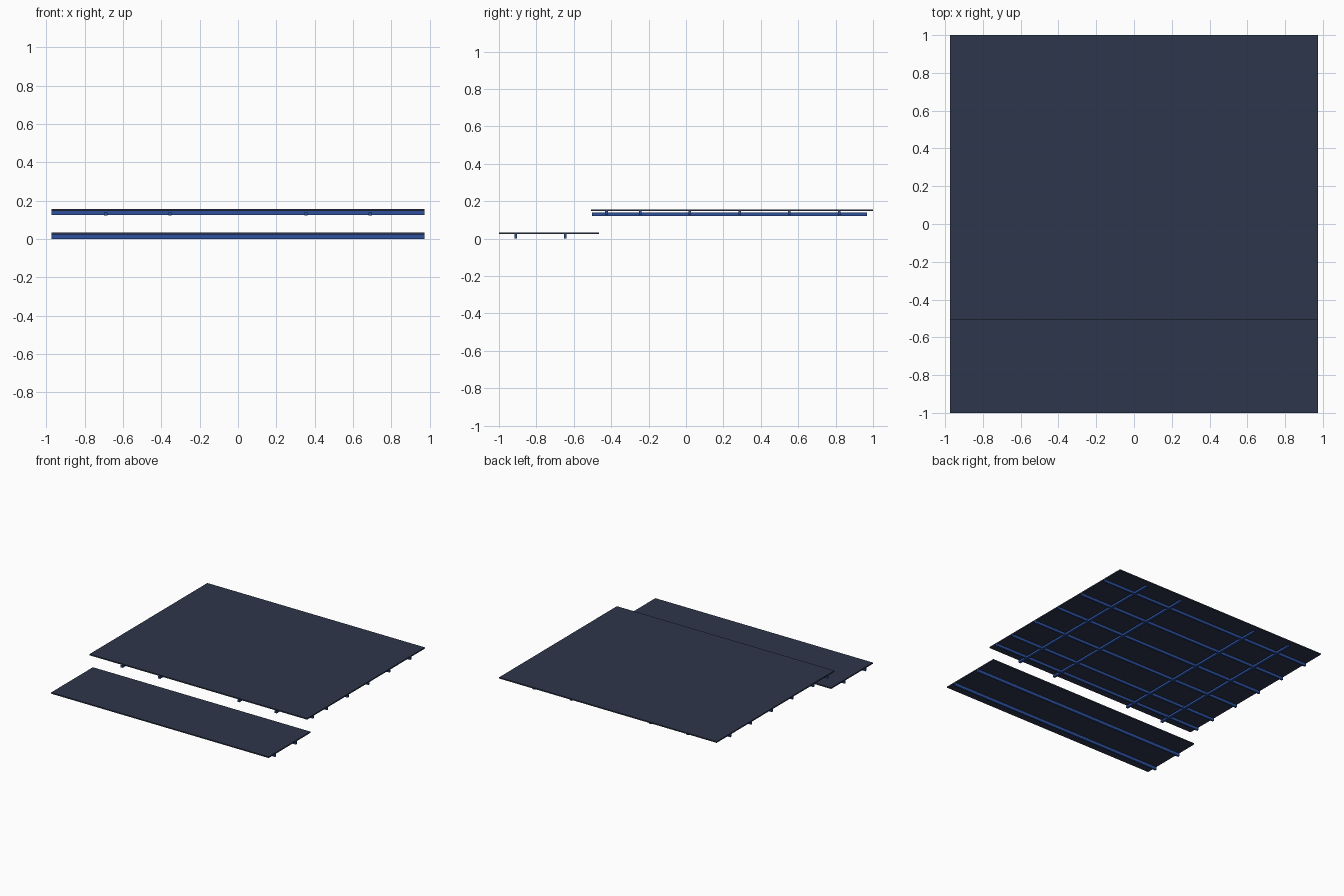
import bpy

if "Cube" in bpy.data.objects:
    bpy.data.objects.remove(bpy.data.objects["Cube"])


def material(name, color):
    m = bpy.data.materials.new(name)
    m.diffuse_color = (*color, 1)
    m.use_nodes = True
    m.node_tree.nodes["Principled BSDF"].inputs["Base Color"].default_value = m.diffuse_color
    return m


PANEL = material("dark slate", (0.027, 0.037, 0.070))
RAIL = material("steel blue", (0.026, 0.080, 0.340))


def box(name, x, y, z, mat):
    """Box from (min, max) ranges on each axis."""
    bpy.ops.mesh.primitive_cube_add(size=1, location=[sum(r) / 2 for r in (x, y, z)])
    ob = bpy.context.object
    ob.name = name
    ob.scale = [r[1] - r[0] for r in (x, y, z)]
    bpy.ops.object.transform_apply(location=False, rotation=False, scale=True)
    ob.data.materials.append(mat)
    return ob


HALF = 0.975      # half width of both panels
R = 0.007         # half width of a rail
WIDE = (-HALF, HALF)

# Flat roof panels
box("lower_panel", WIDE, (-1.0, -0.465), (0.024, 0.034), PANEL)
box("upper_panel", WIDE, (-0.508, 1.0), (0.147, 0.157), PANEL)

# Rails across the width, under each panel
for y in (-0.91, -0.645):
    box("lower_cross_rail", WIDE, (y - R, y + R), (0.0, 0.024), RAIL)
for y in (-0.425, -0.245, 0.02, 0.287, 0.553, 0.82):
    box("upper_cross_rail", WIDE, (y - R, y + R), (0.126, 0.147), RAIL)

# Bearers running front to back under the upper panel
for x in (-0.69, -0.355, 0.355, 0.69):
    box("bearer", (x - 0.009, x + 0.009), (-0.503, 0.967), (0.122, 0.139), RAIL)
